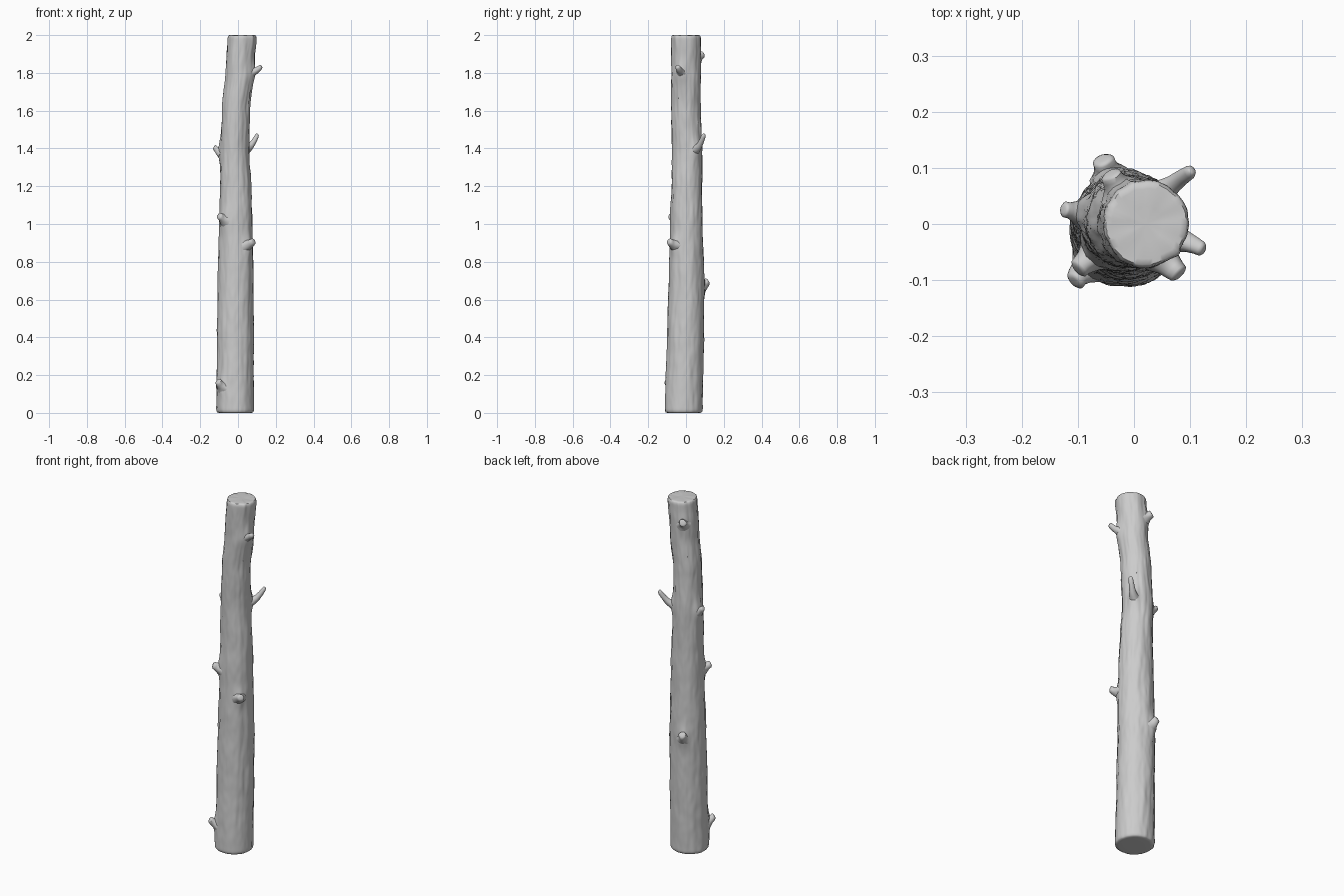
import bpy, bmesh, math
from mathutils import Vector, noise

old = bpy.data.objects.get("Cube")
if old:
    bpy.data.objects.remove(old, do_unlink=True)

bark = bpy.data.materials.new("pale_grey_bark")
bark.use_nodes = True
bark.diffuse_color = (0.6, 0.6, 0.6, 1)
bark.node_tree.nodes["Principled BSDF"].inputs["Base Color"].default_value = (0.6, 0.6, 0.6, 1)

# Trunk stations: height, centre x, centre y, radius x, radius y
STATIONS = [
    (0.0, -0.015, -0.013, 0.099, 0.101),
    (0.4, -0.014, -0.003, 0.096, 0.097),
    (0.7, -0.013, 0.002, 0.094, 0.093),
    (1.0, -0.012, 0.002, 0.088, 0.086),
    (1.2, -0.013, 0.004, 0.083, 0.080),
    (1.4, -0.019, 0.005, 0.076, 0.080),
    (1.6, -0.012, 0.001, 0.074, 0.078),
    (1.8, 0.009, 0.000, 0.075, 0.077),
    (2.0, 0.022, 0.000, 0.077, 0.078),
]

# Branch stubs: tip position, rise from root to tip, tip radius, swelling
STUBS = {
    "upper_left_stub": ((0.125, -0.045, 1.835), 0.03, 0.013, 0.012),
    "upper_back_stub": ((-0.042, 0.090, 1.90), 0.02, 0.018, 0.008),
    "long_back_stub": ((0.104, 0.096, 1.475), 0.08, 0.013, 0.014),
    "right_stub": ((-0.126, 0.026, 1.41), 0.03, 0.014, 0.012),
    "front_right_stub": ((-0.100, -0.082, 1.045), 0.02, 0.018, 0.010),
    "front_left_stub": ((0.083, -0.090, 0.91), 0.02, 0.018, 0.012),
    "back_stub": ((-0.055, 0.116, 0.70), 0.03, 0.019, 0.014),
    "base_stub": ((-0.107, -0.102, 0.17), 0.03, 0.018, 0.010),
}


def section(z):
    """Smoothly interpolated trunk centre and radii at a height."""
    for a, b in zip(STATIONS, STATIONS[1:]):
        if z <= b[0]:
            break
    t = min(max((z - a[0]) / (b[0] - a[0]), 0), 1)
    t = t * t * (3 - 2 * t)
    return [p + (q - p) * t for p, q in zip(a[1:], b[1:])]


def loft(name, rings):
    """Skin closed rings of points and fan both ends shut."""
    bm = bmesh.new()
    loops = [[bm.verts.new(p) for p in ring] for ring in rings]
    n = len(loops[0])
    for lo, hi in zip(loops, loops[1:]):
        for i in range(n):
            j = (i + 1) % n
            bm.faces.new((lo[i], lo[j], hi[j], hi[i]))
    for loop in (loops[0], loops[-1]):
        mid = bm.verts.new(sum((v.co for v in loop), Vector()) / n)
        for i in range(n):
            bm.faces.new((loop[i], loop[(i + 1) % n], mid))
    bmesh.ops.recalc_face_normals(bm, faces=bm.faces)
    mesh = bpy.data.meshes.new(name)
    bm.to_mesh(mesh)
    bm.free()
    mesh.materials.append(bark)
    obj = bpy.data.objects.new(name, mesh)
    bpy.context.collection.objects.link(obj)
    bpy.ops.object.select_all(action="DESELECT")
    obj.select_set(True)
    bpy.context.view_layer.objects.active = obj
    bpy.ops.object.shade_smooth_by_angle(angle=math.radians(50))
    return obj


def stub_root(tip, rise):
    cx, cy, rx, ry = section(tip[2] - rise)
    axis = Vector((cx, cy, tip[2] - rise))
    out = Vector((tip[0] - cx, tip[1] - cy, 0)).normalized()
    return axis, out, (rx + ry) / 2


def trunk_point(z, angle, scale):
    cx, cy, rx, ry = section(z)
    d = Vector((math.cos(angle), math.sin(angle), 0))
    # Long bark furrows and broad lumps
    furrow = noise.noise(Vector((d.x * 5, d.y * 5, z * 6)))
    lump = noise.noise(Vector((d.x * 1.5 + 7, d.y * 1.5, z * 4)))
    fine = noise.noise(Vector((d.x * 11, d.y * 11 + 3, z * 17)))
    relief = 0.0035 * furrow + 0.003 * lump + 0.002 * fine
    # Swelling of the bark around every stub
    for tip, rise, _, swell in STUBS.values():
        _, out, r = stub_root(tip, rise)
        side = math.acos(max(-1, min(1, d.dot(out)))) * r
        up = z - tip[2] + rise
        relief += swell * math.exp(-(side / 0.03) ** 2 - (up / 0.055) ** 2)
    p = Vector((cx + d.x * (rx + relief) * scale, cy + d.y * (ry + relief) * scale, z))
    if scale < 0.9:
        p.z += 0.003 * noise.noise(p * 30) * (1 if z > 1 else 0)
    return p


# Trunk with rounded rims and slightly uneven sawn ends
SIDES, ROWS = 72, 200
rims = [(0.0, 0.4), (0.0, 0.8), (0.001, 0.93), (0.006, 0.975), (0.014, 0.995)]
levels = rims + [(0.02 + 1.96 * i / ROWS, 1) for i in range(ROWS + 1)]
levels += [(2 - z, s) for z, s in reversed(rims)]
loft("trunk", [[trunk_point(z, math.tau * i / SIDES, s) for i in range(SIDES)]
               for z, s in levels])

# Stubs: flared roots buried in the trunk, tapering to blunt tips
FLARE = [(0.0, 2.3), (0.25, 1.75), (0.5, 1.3), (0.75, 1.08), (0.92, 1.0), (0.98, 0.75), (1.0, 0.4)]
for name, (tip, rise, radius, _) in STUBS.items():
    axis, out, r = stub_root(tip, rise)
    start = axis + out * r * 0.85
    end = Vector(tip)
    turn = (end - start).normalized().to_track_quat("Z", "Y")
    rings = []
    for t, s in FLARE:
        centre = start.lerp(end, t)
        centre.z -= 0.25 * rise * math.sin(math.pi * t)
        ring = []
        for i in range(20):
            a = math.tau * i / 20
            p = centre + turn @ Vector((math.cos(a), math.sin(a), 0)) * radius * s
            ring.append(p + (p - centre) * 0.2 * noise.noise(p * 40))
        rings.append(ring)
    loft(name, rings)
